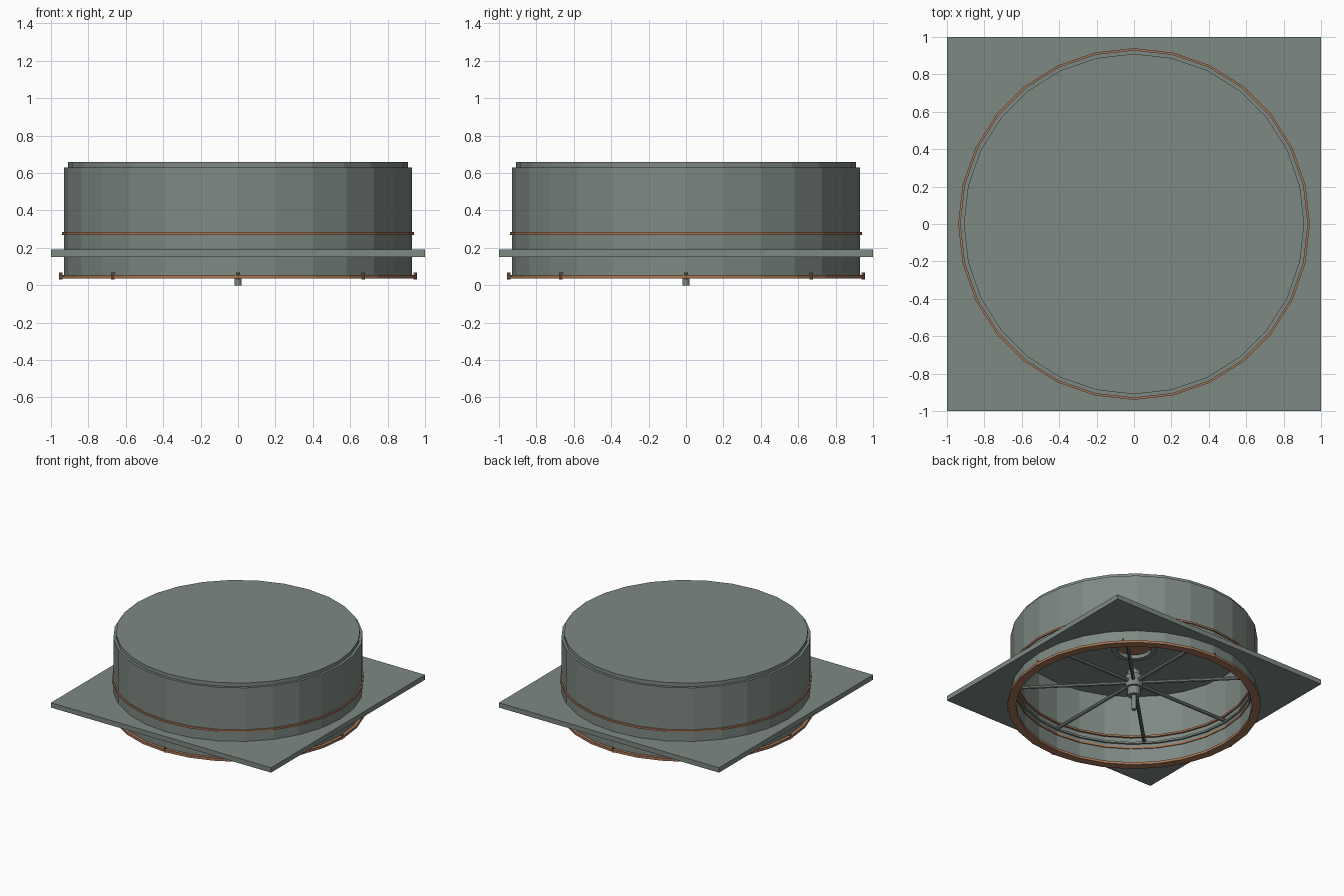
import bpy, bmesh, math
from mathutils import Matrix

if "Cube" in bpy.data.objects:
    bpy.data.objects.remove(bpy.data.objects["Cube"], do_unlink=True)

SIDES = 28


def material(name, rgb):
    m = bpy.data.materials.new(name)
    m.use_nodes = True
    m.diffuse_color = (*rgb, 1)
    m.node_tree.nodes["Principled BSDF"].inputs["Base Color"].default_value = (*rgb, 1)
    return m


grey = material("grey green metal", (0.21, 0.25, 0.225))
copper = material("copper", (0.38, 0.18, 0.095))


def finish(name, bm, mat):
    bmesh.ops.recalc_face_normals(bm, faces=bm.faces)
    mesh = bpy.data.meshes.new(name)
    bm.to_mesh(mesh)
    bm.free()
    mesh.materials.append(mat)
    obj = bpy.data.objects.new(name, mesh)
    bpy.context.collection.objects.link(obj)
    return obj


def lathe(name, profile, mat, sides=SIDES, closed=True):
    """Spin an (r, z) profile around the z axis; r = 0 makes a pole."""
    bm = bmesh.new()
    verts = [bm.verts.new((r, 0, z)) for r, z in profile]
    pairs = list(zip(verts, verts[1:]))
    if closed:
        pairs.append((verts[-1], verts[0]))
    edges = [bm.edges.new(p) for p in pairs]
    bmesh.ops.spin(bm, geom=verts + edges, cent=(0, 0, 0), axis=(0, 0, 1),
                   angle=math.tau, steps=sides, use_duplicate=False)
    bmesh.ops.remove_doubles(bm, verts=bm.verts, dist=0.0005)
    return finish(name, bm, mat)


def ring(name, inner, outer, low, high, mat, sides=SIDES):
    return lathe(name, [(inner, low), (outer, low), (outer, high), (inner, high)], mat, sides)


def cylinder(name, radius, low, high, mat, sides=16):
    return lathe(name, [(0, low), (radius, low), (radius, high), (0, high)], mat, sides, False)


# Drum: open below, closed by a slightly narrower lid
lathe("drum_shell", [(0.90, 0.04), (0.93, 0.04), (0.93, 0.63), (0.91, 0.63),
                     (0.91, 0.66), (0, 0.66), (0, 0.63), (0.90, 0.63)], grey)

# Square mounting plate with a round hole for the drum
bm = bmesh.new()
outline = [bm.verts.new((x, y, 0.15)) for x, y in ((-1, -1), (1, -1), (1, 1), (-1, 1))]
hole = [bm.verts.new((0.915 * math.cos(a), 0.915 * math.sin(a), 0.15))
        for a in (i * math.tau / SIDES for i in range(SIDES))]
edges = [bm.edges.new((loop[i - 1], loop[i])) for loop in (outline, hole) for i in range(len(loop))]
bmesh.ops.triangle_fill(bm, edges=edges, use_beauty=True, normal=(0, 0, 1))
inside = [f for f in bm.faces if f.calc_center_median().xy.length < 0.85
          and all(v in hole for v in f.verts)]
bmesh.ops.delete(bm, geom=inside, context='FACES_ONLY')
ext = bmesh.ops.extrude_face_region(bm, geom=bm.faces[:])
bmesh.ops.translate(bm, vec=(0, 0, 0.04),
                    verts=[g for g in ext["geom"] if isinstance(g, bmesh.types.BMVert)])
finish("mounting_plate", bm, grey)

# Copper bands
ring("bottom_rim", 0.89, 0.955, 0.035, 0.055, copper)
ring("outer_band", 0.92, 0.94, 0.27, 0.285, copper)
ring("inner_band", 0.885, 0.905, 0.27, 0.285, copper)
ring("inner_lower_band", 0.893, 0.905, 0.175, 0.19, copper)
ring("inner_ledge", 0.885, 0.905, 0.215, 0.23, grey)

# Socket hanging under the ceiling
ring("ceiling_socket", 0.13, 0.17, 0.52, 0.635, grey, 20)
cylinder("socket_disc", 0.135, 0.55, 0.635, copper, 20)

# Central hub and shaft
cylinder("shaft", 0.018, 0.0, 0.36, grey, 12)
cylinder("hub_lower", 0.048, 0.12, 0.19, grey)
cylinder("hub_collar", 0.066, 0.185, 0.285, grey)
cylinder("hub_upper", 0.048, 0.28, 0.33, grey)

# Eight spokes to the wall and eight bolts on the bottom rim
spokes, bolts = bmesh.new(), bmesh.new()
for i in range(8):
    turn = Matrix.Rotation(i * math.tau / 8, 4, 'Z')
    bmesh.ops.create_cone(spokes, cap_ends=True, segments=8, radius1=0.014, radius2=0.014, depth=0.87,
                          matrix=turn @ Matrix.Translation((0.475, 0, 0.235))
                          @ Matrix.Rotation(math.pi / 2, 4, 'Y'))
    bmesh.ops.create_cone(bolts, cap_ends=True, segments=8, radius1=0.009, radius2=0.009, depth=0.038,
                          matrix=turn @ Matrix.Translation((0.948, 0, 0.05)))
finish("spokes", spokes, grey)
finish("rim_bolts", bolts, copper)
